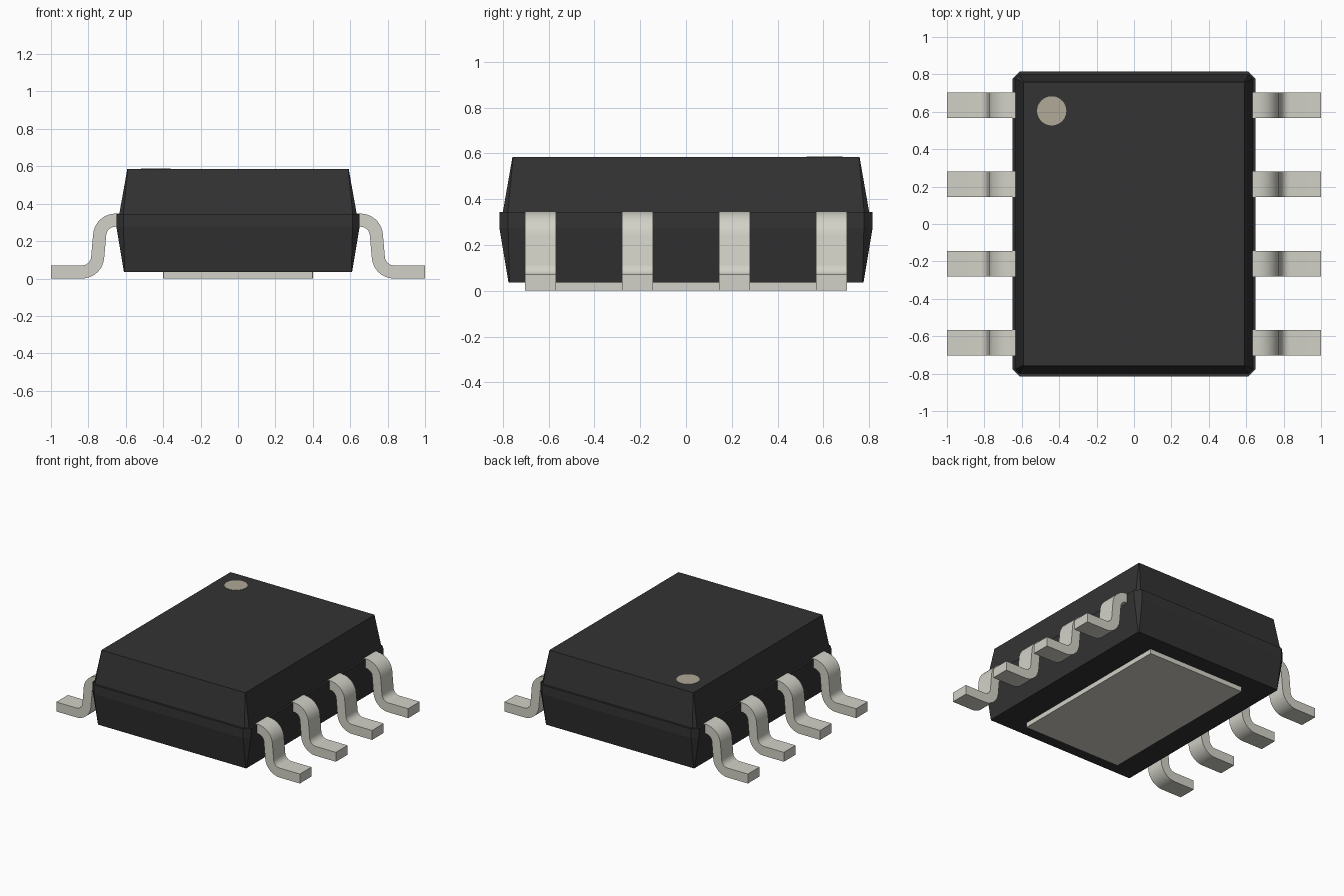
import bpy, bmesh, math

cube = bpy.data.objects.get("Cube")
if cube:
    bpy.data.objects.remove(cube, do_unlink=True)


def material(name, rgb, rough):
    m = bpy.data.materials.new(name)
    m.use_nodes = True
    m.diffuse_color = (*rgb, 1)
    bsdf = m.node_tree.nodes["Principled BSDF"]
    bsdf.inputs["Base Color"].default_value = (*rgb, 1)
    bsdf.inputs["Roughness"].default_value = rough
    return m


BLACK = material("black_plastic", (0.033, 0.033, 0.033), 0.6)
METAL = material("tinned_metal", (0.644, 0.638, 0.571), 0.5)
TAN = material("marker_tan", (0.435, 0.398, 0.316), 0.6)


def loft(name, rings, mat, smooth=False):
    """Skin a stack of equal-length point rings and cap both ends."""
    bm = bmesh.new()
    loops = [[bm.verts.new(p) for p in ring] for ring in rings]
    n = len(loops[0])
    for a, b in zip(loops, loops[1:]):
        for i in range(n):
            j = (i + 1) % n
            bm.faces.new((a[i], a[j], b[j], b[i]))
    bm.faces.new(loops[0][::-1])
    bm.faces.new(loops[-1])
    bmesh.ops.recalc_face_normals(bm, faces=bm.faces)
    mesh = bpy.data.meshes.new(name)
    bm.to_mesh(mesh)
    bm.free()
    obj = bpy.data.objects.new(name, mesh)
    bpy.context.collection.objects.link(obj)
    mesh.materials.append(mat)
    if smooth:
        bpy.ops.object.select_all(action='DESELECT')
        obj.select_set(True)
        bpy.context.view_layer.objects.active = obj
        bpy.ops.object.shade_smooth_by_angle(angle=math.radians(35))
    return obj


def chamfered(hx, hy, c, z):
    """Rectangle ring with cut corners."""
    return [(hx, -hy + c, z), (hx, hy - c, z), (hx - c, hy, z), (-hx + c, hy, z),
            (-hx, hy - c, z), (-hx, -hy + c, z), (-hx + c, -hy, z), (hx - c, -hy, z)]


def arc(cx, cz, r, a0, a1, n=10):
    angles = [math.radians(a0 + (a1 - a0) * i / n) for i in range(n + 1)]
    return [(cx + r * math.cos(a), cz + r * math.sin(a)) for a in angles]


# Moulded body: tapered halves around a protruding belt
loft("body", [chamfered(0.610, 0.775, 0.004, 0.035),
              chamfered(0.650, 0.815, 0.038, 0.275),
              chamfered(0.650, 0.815, 0.038, 0.344),
              chamfered(0.635, 0.800, 0.022, 0.344),
              chamfered(0.592, 0.758, 0.003, 0.585)], BLACK)

# Exposed pad under the body
loft("thermal_pad", [chamfered(0.40, 0.65, 0.001, z) for z in (0.0, 0.04)], METAL)

# Pin one marker on the top face
loft("pin_one_marker",
     [[(x, y, z) for x, y in arc(-0.44, 0.605, 0.078, 0, 360 - 7.5, 47)]
      for z in (0.583, 0.587)], TAN)

# Gull-wing leads: bent strip profile extruded across its width
TILT = 6
upper_side = ([(0.60, 0.347)] + arc(0.655, 0.227, 0.12, 90, TILT)
              + arc(0.835, 0.12, 0.05, 180 + TILT, 270) + [(1.0, 0.07)])
lower_side = ([(1.0, 0.0)] + arc(0.835, 0.12, 0.12, 270, 180 + TILT)
              + arc(0.655, 0.227, 0.05, TILT, 90) + [(0.60, 0.277)])
profile = upper_side + lower_side
for side, label in ((1, "left"), (-1, "right")):
    for i, y in enumerate((-0.635, -0.2125, 0.2125, 0.635)):
        loft(f"lead_{label}_{i + 1}",
             [[(side * x, y + dy, z) for x, z in profile] for dy in (-0.068, 0.068)],
             METAL, smooth=True)
